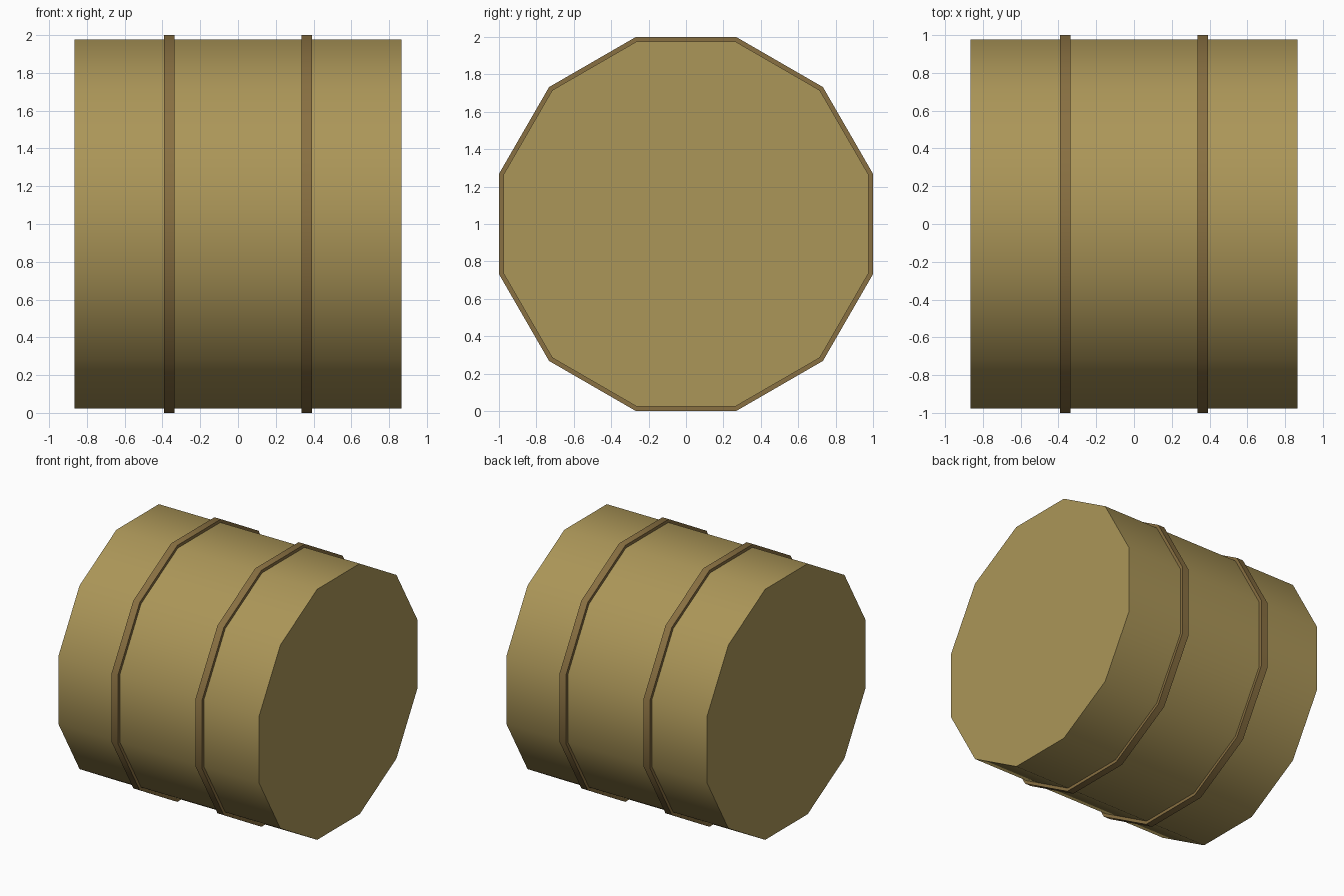
import bpy, bmesh
from math import pi, cos, radians
from mathutils import Matrix

cube = bpy.data.objects.get("Cube")
if cube:
    bpy.data.objects.remove(cube, do_unlink=True)

SIDES = 12
CENTRE_Z = 1.0


def material(name, rgb):
    m = bpy.data.materials.new(name)
    m.use_nodes = True
    color = (*rgb, 1)
    m.diffuse_color = color
    bsdf = m.node_tree.nodes["Principled BSDF"]
    bsdf.inputs["Base Color"].default_value = color
    bsdf.inputs["Roughness"].default_value = 0.8
    return m


def drum(name, x, length, apothem, mat, wall=0):
    """Twelve-sided drum along x with a flat on top; hollow band if wall is given."""
    radius = apothem / cos(pi / SIDES)
    lying = Matrix.Rotation(pi / 2, 4, 'Y') @ Matrix.Rotation(pi / SIDES, 4, 'Z')
    bm = bmesh.new()
    bmesh.ops.create_cone(bm, cap_ends=not wall, segments=SIDES, radius1=radius,
                          radius2=radius, depth=length, matrix=lying)
    mesh = bpy.data.meshes.new(name)
    bm.to_mesh(mesh)
    bm.free()
    mesh.materials.append(mat)
    obj = bpy.data.objects.new(name, mesh)
    bpy.context.collection.objects.link(obj)
    obj.location = (x, 0, CENTRE_Z)
    bpy.ops.object.select_all(action='DESELECT')
    obj.select_set(True)
    bpy.context.view_layer.objects.active = obj
    if wall:
        solid = obj.modifiers.new("wall", 'SOLIDIFY')
        solid.thickness = wall
        solid.offset = -1
        solid.use_even_offset = True
        bpy.ops.object.modifier_apply(modifier=solid.name)
    bpy.ops.object.shade_smooth_by_angle(angle=radians(40))
    return obj


wood = material("tan wood", (0.41, 0.305, 0.098))
band = material("brown band", (0.25, 0.162, 0.054))

# Barrel body
drum("barrel_body", 0, 1.733, 0.977, wood)

# Pair of raised hoops
for side, x in (("left", 0.363), ("right", -0.363)):
    drum(side + "_hoop", x, 0.055, 1.0, band, wall=0.04)
